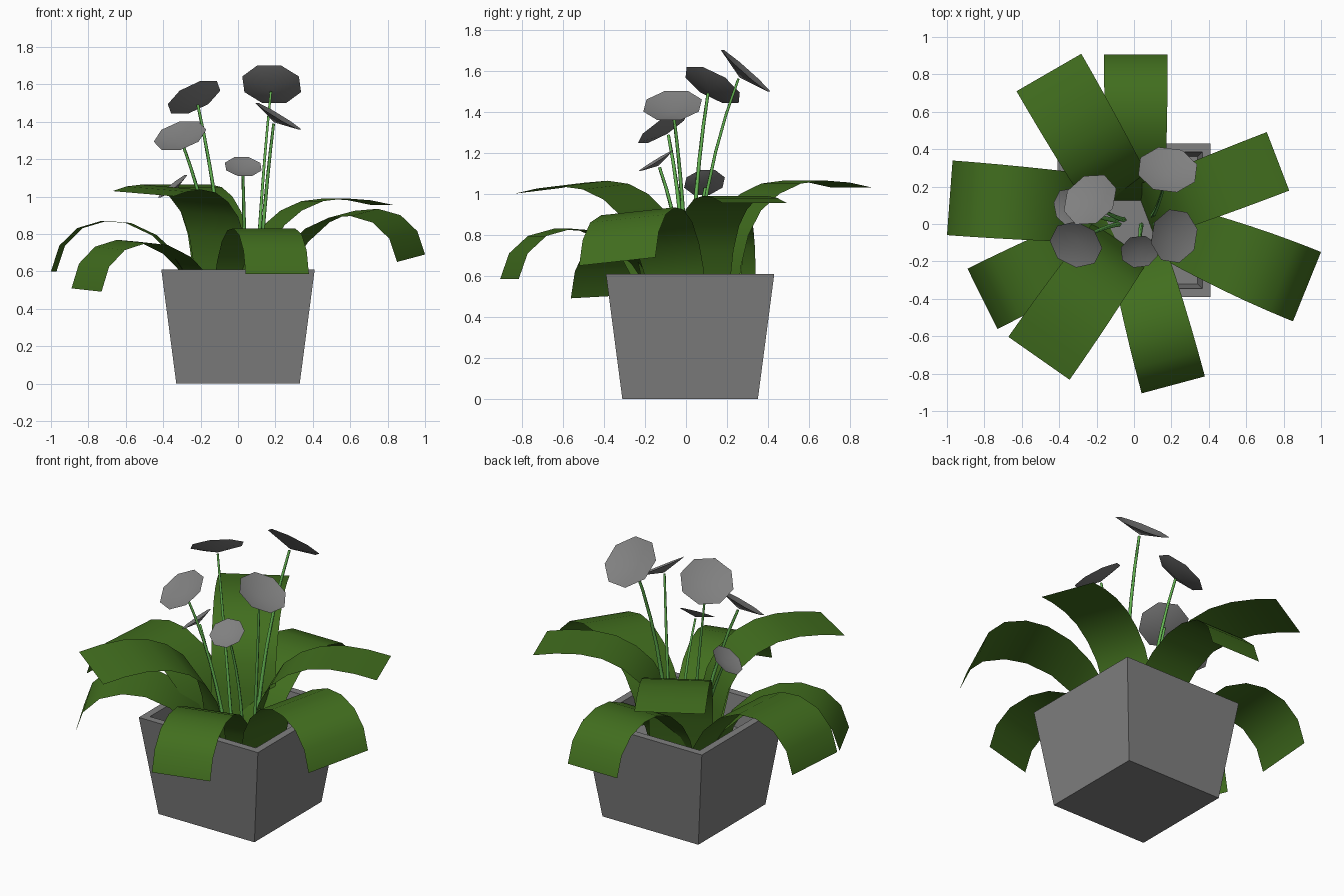
import bpy, bmesh, math
from mathutils import Vector

cube = bpy.data.objects.get("Cube")
if cube:
    bpy.data.objects.remove(cube)


def material(name, rgb):
    m = bpy.data.materials.new(name)
    m.use_nodes = True
    m.diffuse_color = (*rgb, 1)
    m.node_tree.nodes["Principled BSDF"].inputs["Base Color"].default_value = (*rgb, 1)
    return m


GREY = material("plain grey", (0.215, 0.215, 0.215))
LEAF = material("leaf green", (0.053, 0.155, 0.013))
STEM = material("stem green", (0.13, 0.47, 0.085))
SOIL_Z = 0.42


def add_mesh(name, bm, mat, smooth=False):
    mesh = bpy.data.meshes.new(name)
    bm.to_mesh(mesh)
    bm.free()
    mesh.materials.append(mat)
    for p in mesh.polygons:
        p.use_smooth = smooth
    obj = bpy.data.objects.new(name, mesh)
    bpy.context.collection.objects.link(obj)


# Square tapered pot with a rim and a sunken soil surface
def build_pot():
    bm = bmesh.new()
    rings = []
    for half, z in ((0.33, 0), (0.41, 0.61), (0.365, 0.61), (0.34, SOIL_Z)):
        rings.append([bm.verts.new((sx * half, 0.02 + sy * half, z))
                      for sx, sy in ((-1, -1), (1, -1), (1, 1), (-1, 1))])
    for a, b in zip(rings, rings[1:]):
        for i in range(4):
            j = (i + 1) % 4
            bm.faces.new((a[i], a[j], b[j], b[i]))
    bm.faces.new(rings[0][::-1])
    bm.faces.new(rings[-1])
    add_mesh("pot", bm, GREY)


# Arched strap leaves: profile of (distance back from the tip, height)
DROOP = ((0, 0), (0.045, 0.125), (0.14, 0.21), (0.27, 0.245), (0.40, 0.235),
         (0.54, 0.175), (0.66, 0.07), (0.74, -0.05), (0.78, -0.2))
RAISED = ((0, 0), (0.13, 0.025), (0.27, 0.035), (0.40, 0.02), (0.52, -0.03),
          (0.62, -0.11), (0.69, -0.23), (0.73, -0.38), (0.76, -0.6))


def build_leaf(name, tip, angle, width, profile, taper=0.1, roll=0.0, lift=1.0):
    bm = bmesh.new()
    a = math.radians(angle)
    out = Vector((math.cos(a), math.sin(a), 0))
    side = Vector((-out.y, out.x, roll))
    rows = []
    last = profile[-1][0]
    for back, rise in profile:
        mid = Vector(tip) - out * back + Vector((0, 0, rise * lift))
        mid.z = max(mid.z, SOIL_Z)
        half = width / 2 * (1 - taper * (back / last) ** 2)
        rows.append([bm.verts.new(mid + side * half * s) for s in (-1, 1)])
    for p, q in zip(rows, rows[1:]):
        bm.faces.new((p[0], p[1], q[1], q[0]))
    bmesh.ops.recalc_face_normals(bm, faces=bm.faces)
    add_mesh(name, bm, LEAF, smooth=True)


# Flower: shallow eight-sided cone on a thin bent stem
def build_flower(name, centre, normal, radius):
    centre, normal = Vector(centre), Vector(normal).normalized()
    turn = normal.to_track_quat('Z', 'Y')
    bm = bmesh.new()
    apex = bm.verts.new(centre - normal * radius * 0.27)
    ring = []
    for i in range(8):
        t = math.tau * (i + 0.5) / 8
        ring.append(bm.verts.new(
            centre + turn @ Vector((radius * math.cos(t), radius * math.sin(t), 0))))
    for i in range(8):
        bm.faces.new((apex, ring[i], ring[(i + 1) % 8]))
    head = apex.co.copy()
    add_mesh(name + "_bloom", bm, GREY, smooth=True)

    base = Vector((centre.x * 0.35 + 0.03, centre.y * 0.1 + 0.01, SOIL_Z))
    bend = Vector((base.x + (head.x - base.x) * 0.35,
                   base.y + (head.y - base.y) * 0.1,
                   base.z + (head.z - base.z) * 0.55))
    # Stop the stem just under the bloom
    head -= normal * 0.008
    curve = bpy.data.curves.new(name + "_stem", 'CURVE')
    curve.dimensions = '3D'
    curve.bevel_depth = 0.013
    curve.bevel_resolution = 0
    line = curve.splines.new('POLY')
    steps = 6
    line.points.add(steps)
    for i, pt in enumerate(line.points):
        t = i / steps
        pos = base * (1 - t) ** 2 + bend * (2 * t * (1 - t)) + head * t * t
        pt.co = (*pos, 1)
        pt.radius = 1 - 0.4 * t
    curve.materials.append(STEM)
    bpy.context.collection.objects.link(bpy.data.objects.new(name + "_stem", curve))


build_pot()

build_leaf("back_leaf", (0.01, 0.905, 0.58), 90, 0.34, DROOP)
build_leaf("back_right_leaf", (-0.455, 0.81, 1.03), 120, 0.40, RAISED)
build_leaf("back_left_leaf", (0.77, 0.335, 0.955), 21, 0.335, RAISED)
build_leaf("left_leaf", (0.925, -0.335, 0.67), -22, 0.40, DROOP, 0.25, 0.1)
build_leaf("front_leaf", (0.21, -0.86, 0.585), -75, 0.35, DROOP, 0.15)
build_leaf("front_right_leaf", (-0.508, -0.718, 1.015), 235, 0.40, RAISED, roll=-0.07)
build_leaf("right_front_leaf", (-0.81, -0.40, 0.50), 206.5, 0.36, DROOP, 0.15, -0.05, 1.06)
build_leaf("right_leaf", (-0.985, 0.14, 0.60), 175.7, 0.40, DROOP, lift=1.1)

build_flower("tall_back_flower", (0.18, 0.29, 1.60), (0.08, 0.66, 0.75), 0.165)
build_flower("tall_right_flower", (-0.235, 0.13, 1.53), (-0.4, 0.45, 0.8), 0.157)
build_flower("right_flower", (-0.31, -0.11, 1.325), (-0.25, -0.5, 0.8), 0.145)
build_flower("left_flower", (0.215, -0.065, 1.43), (0.5, -0.08, 0.83), 0.148)
build_flower("front_flower", (0.028, -0.148, 1.16), (0.06, -0.52, 0.85), 0.103)
build_flower("low_flower", (-0.35, 0.09, 1.055), (-0.62, -0.12, 0.77), 0.103)
